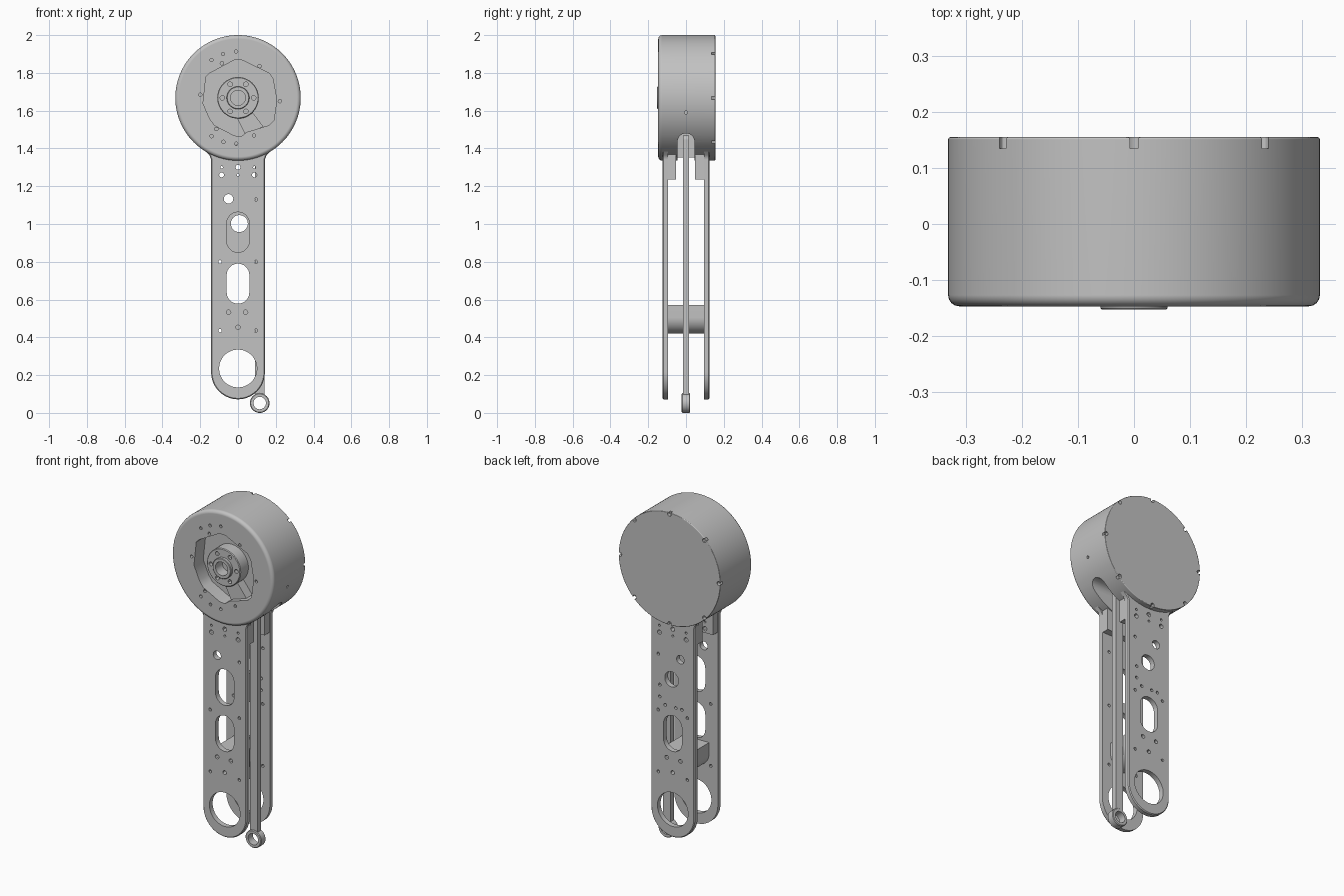
import bpy, bmesh, math

cube = bpy.data.objects.get("Cube")
if cube:
    bpy.data.objects.remove(cube, do_unlink=True)

grey = bpy.data.materials.new("machined_grey")
grey.use_nodes = True
colour = (0.54, 0.54, 0.54, 1)
grey.diffuse_color = colour
grey.node_tree.nodes["Principled BSDF"].inputs["Base Color"].default_value = colour

DRUM_Z, DRUM_R = 1.668, 0.332


def arc(cx, cz, r, start=0, end=360, n=32):
    """Points on an arc in the x-z plane; a full circle leaves out its last point."""
    steps = n if end - start >= 360 else n - 1
    angles = [math.radians(start + (end - start) * i / steps) for i in range(n)]
    return [(cx + r * math.cos(a), cz + r * math.sin(a)) for a in angles]


def slot(cx, low, high, r):
    return arc(cx, high - r, r, 0, 180, 16) + arc(cx, low + r, r, 180, 360, 16)


def prism(name, outline, y0, y1, front=0, back=0, segments=1, axis="Y"):
    """Extrude an outline along y (or x) and round its two end rims."""
    def place(p, d):
        return (p[0], d, p[1]) if axis == "Y" else (d, p[0], p[1])
    bm = bmesh.new()
    ends = [[bm.verts.new(place(p, d)) for p in outline] for d in (y0, y1)]
    caps = [bm.faces.new(ends[0]), bm.faces.new(ends[1][::-1])]
    n = len(outline)
    for i in range(n):
        j = (i + 1) % n
        bm.faces.new((ends[0][i], ends[1][i], ends[1][j], ends[0][j]))
    bmesh.ops.recalc_face_normals(bm, faces=bm.faces[:])
    rims = [(list(c.edges), w) for c, w in zip(caps, (front, back)) if w]
    for edges, width in rims:
        bmesh.ops.bevel(bm, geom=edges, offset=width, segments=segments,
                        profile=0.5, affect="EDGES")
    mesh = bpy.data.meshes.new(name)
    bm.to_mesh(mesh)
    bm.free()
    mesh.materials.append(grey)
    obj = bpy.data.objects.new(name, mesh)
    bpy.context.collection.objects.link(obj)
    return obj


def cut(obj, hole):
    """Subtract one hole; keep the uncut mesh if the cut fails."""
    cutter = prism("hole_cutter", *hole[:3], axis=hole[3] if len(hole) > 3 else "Y")
    cutter.hide_render = True
    uncut = obj.data.copy()
    mod = obj.modifiers.new("hole", "BOOLEAN")
    mod.operation, mod.solver, mod.object = "DIFFERENCE", "EXACT", cutter
    bpy.ops.object.modifier_apply(modifier=mod.name)
    if len(obj.data.polygons) < len(uncut.polygons):
        obj.data = uncut
    else:
        bpy.data.meshes.remove(uncut)
    bpy.data.objects.remove(cutter, do_unlink=True)


def part(name, outline, y0, y1, holes=(), front=0, back=0, segments=1):
    """A prism with holes; each hole is (outline, start, end, optional axis)."""
    obj = prism(name, outline, y0, y1, front, back, segments)
    bpy.ops.object.select_all(action="DESELECT")
    obj.select_set(True)
    bpy.context.view_layer.objects.active = obj
    for hole in holes:
        cut(obj, hole)
    bpy.ops.object.shade_smooth_by_angle(angle=math.radians(30))
    obj.modifiers.new("flat_caps", "WEIGHTED_NORMAL").keep_sharp = True


def drill(points, r, y0, y1):
    return [(arc(x, z, r, n=12), y0, y1) for x, z in points]


# Drum housing with motor pocket, linkage slot and screw holes
pocket = [(-.17, .11), (-.15, .13), (-.02, .2), (.02, .2), (.165, .13), (.185, .1), (.205, -.01),
          (.19, -.12), (.165, -.145), (.05, -.18), (.015, -.205), (-.02, -.2),
          (-.125, -.145), (-.15, -.11), (-.185, -.03)]
pocket = [(x, z + DRUM_Z) for x, z in pocket]
arch = [(-.045, 1.2), (.045, 1.2)] + arc(0, 1.435, .045, 0, 180, 16)
face_screws = [(-.01, .245), (-.08, .232), (-.14, .2), (-.085, .183), (.115, .168), (.222, -.018),
               (.085, -.2), (-.01, -.243), (-.077, -.233), (-.14, -.203), (-.115, -.165),
               (-.2, .017)]
drum_holes = [(pocket, -.3, -.06), (arch, -.1, .5, "X")]
drum_holes += drill([(x, z + DRUM_Z) for x, z in face_screws], .009, -.2, -.12)
drum_holes += drill(arc(0, DRUM_Z, .323, n=8), .012, .135, .2)
drum_holes += [(arc(0, 1.59, .008, n=12), .3, .5, "X")]
part("drum_housing", arc(0, DRUM_Z, DRUM_R, n=128), -.147, .155, drum_holes,
     front=.02, back=.004, segments=4)

# Output hub inside the pocket
part("hub_flange", arc(0, DRUM_Z, .11, n=48), -.135, -.055,
     drill(arc(0, DRUM_Z, .083, n=6), .012, -.2, -.11) +
     [(arc(0, DRUM_Z, .04), -.2, -.09)], front=.004)
part("hub_collar", arc(0, DRUM_Z, .06, n=48), -.153, -.13,
     [(arc(0, DRUM_Z, .04), -.2, -.1)], front=.003)
part("hub_arm", [(-.01, 1.57), (.035, 1.48), (.135, 1.515), (.07, 1.6)], -.115, -.055)

# Two arm plates with thick root blocks
half = [(.142, 1.34), (.152, 1.365), (.185, 1.396), (.12, 1.42)]
plate = arc(0, .214, .142, 180, 360, 40) + half + [(-x, z) for x, z in half[::-1]]
block = [(-.14, 1.235), (.14, 1.235), (.14, 1.42), (-.14, 1.42)]
screws = [(.095, 1.13), (-.095, .8), (.095, .8), (-.095, .435), (.095, .435)]
root_screws = drill([(-.087, 1.26), (.087, 1.26), (0, 1.3)], .013, -.3, .3)
root_screws += drill([(-.087, 1.3), (.087, 1.3), (0, 1.26)], .007, -.3, .3)
shared = root_screws + drill(screws, .009, -.3, .3)
shared += drill([(-.05, .533), (.04, .533), (0, .453)], .012, -.3, .3)
shared += [(arc(0, .235, .1, n=48), -.3, .3), (slot(0, .578, .79, .06), -.3, .3),
           (arc(-.05, 1.133, .025), -.3, .3)]
front_holes = shared + [(slot(0, .85, 1.063, .06), -.3, .3)]
back_screws = [(.085, .95), (.085, .88), (.05, .84), (-.02, .84), (-.06, .84)]
back_holes = shared + [(arc(.007, 1.002, .045), -.3, .3)] + drill(back_screws, .009, -.3, .3)
part("front_arm_plate", plate, -.124, -.094, front_holes, front=.005)
part("back_arm_plate", plate, .094, .124, back_holes, back=.005)
part("front_root_block", block, -.1, -.052, root_screws)
part("back_root_block", block, .048, .1, root_screws)

# Spacer between the plates
part("spacer", [(.085, .57), (-.085, .57)] + arc(0, .505, .085, 180, 360, 24), -.095, .095)

# Linkage rod running from the drum slot down to its eye
ROD_X = .115
part("linkage_rod", [(ROD_X - .025, .09), (ROD_X + .025, .09)] +
     arc(ROD_X, 1.445, .025, 0, 180, 12), -.017, .017)
part("rod_eye", arc(ROD_X, .052, .052, n=40), -.023, .022,
     [(arc(ROD_X, .052, .033), -.1, .1)], front=.004, back=.004)
